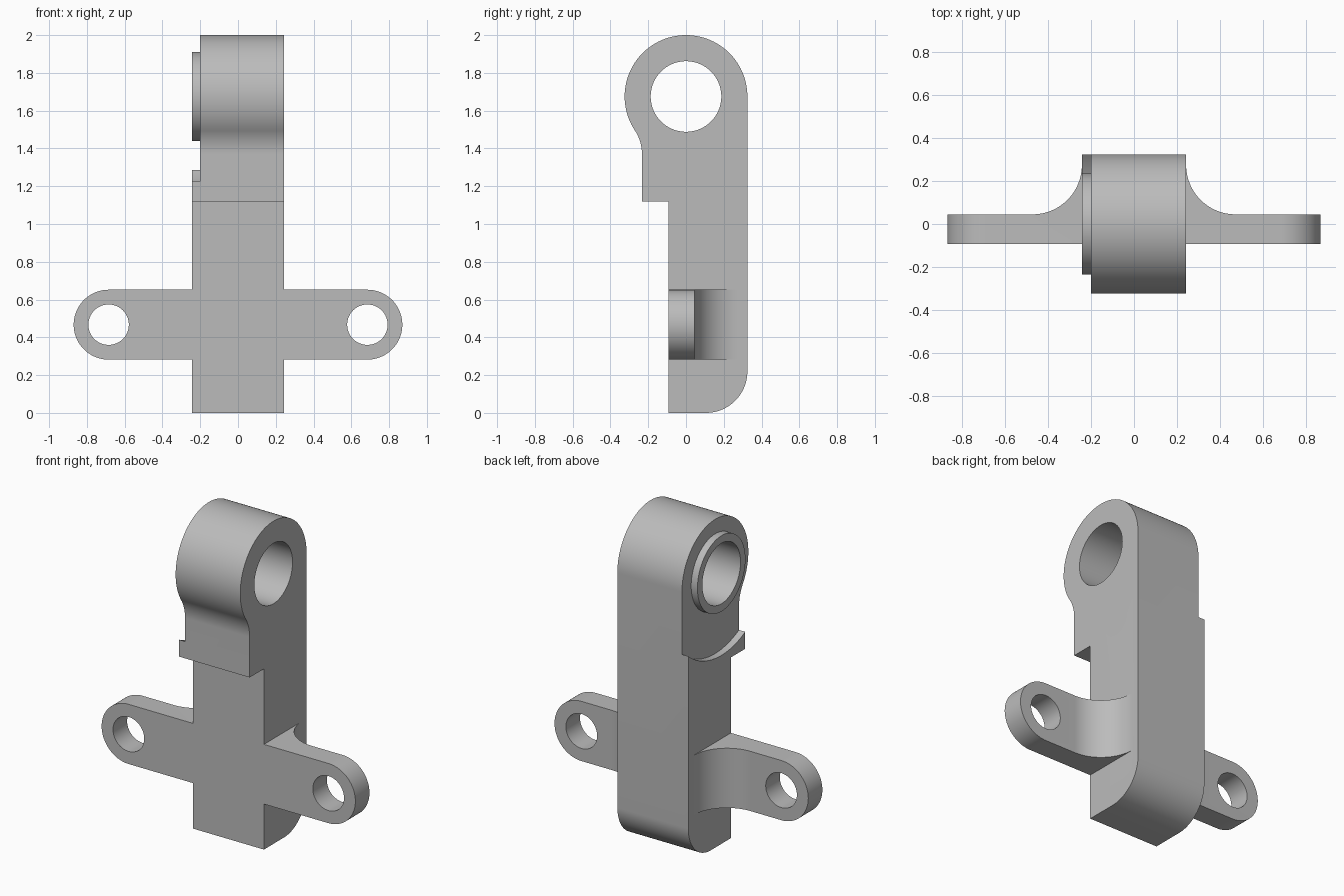
import bpy, bmesh
from math import sin, cos, pi, radians, sqrt, atan2
from mathutils import Vector

cube = bpy.data.objects.get("Cube")
if cube:
    bpy.data.objects.remove(cube, do_unlink=True)

metal = bpy.data.materials.new("plain grey")
metal.use_nodes = True
GREY = (0.5, 0.5, 0.5, 1)
metal.diffuse_color = GREY
metal.node_tree.nodes["Principled BSDF"].inputs["Base Color"].default_value = GREY

# main dimensions
HALF = 0.243                     # half width of the body
FRONT, BACK = -0.093, 0.325      # body depth
EYE_Z, EYE_R, BORE_R = 1.675, 0.325, 0.187
LUG_X, LUG_Z, LUG_R = 0.685, 0.467, 0.185
TO_AXIS = {"x": lambda a, b, h: (h, a, b),
           "y": lambda a, b, h: (a, h, b),
           "z": lambda a, b, h: (a, b, h)}


def arc(ca, cb, r, start, end, n=24):
    """Points on an arc, angles in radians."""
    return [(ca + r * cos(start + (end - start) * i / n),
             cb + r * sin(start + (end - start) * i / n)) for i in range(n + 1)]


def prism(name, outline, axis, low, high):
    """Extrude a closed outline along an axis."""
    bm = bmesh.new()
    place = TO_AXIS[axis]
    face = bm.faces.new([bm.verts.new(place(a, b, low)) for a, b in outline])
    out = bmesh.ops.extrude_face_region(bm, geom=[face])
    moved = [v for v in out["geom"] if isinstance(v, bmesh.types.BMVert)]
    bmesh.ops.translate(bm, verts=moved, vec=Vector(place(0, 0, high - low)))
    bmesh.ops.recalc_face_normals(bm, faces=bm.faces)
    mesh = bpy.data.meshes.new(name)
    bm.to_mesh(mesh)
    bm.free()
    mesh.materials.append(metal)
    obj = bpy.data.objects.new(name, mesh)
    bpy.context.collection.objects.link(obj)
    return obj


def disc(name, a, b, r, axis, low, high, n=96):
    return prism(name, arc(a, b, r, 0, 2 * pi, n)[:-1], axis, low, high)


def combine(obj, other, operation):
    """Apply a boolean and discard the second solid."""
    mod = obj.modifiers.new("boolean", "BOOLEAN")
    mod.operation, mod.solver, mod.object = operation, "EXACT", other
    bpy.context.view_layer.objects.active = obj
    bpy.ops.object.modifier_apply(modifier=mod.name)
    bpy.data.objects.remove(other, do_unlink=True)


# body: side profile with stepped front, rounded heel and round eye
NECK, BLEND, HEEL = -0.233, 0.23, 0.22
blend_y = NECK - BLEND
blend_z = EYE_Z - sqrt((EYE_R + BLEND) ** 2 - blend_y ** 2)
touch = atan2(EYE_Z - blend_z, -blend_y)
profile = [(FRONT, 0)]
profile += arc(BACK - HEEL, HEEL, HEEL, -pi / 2, 0)
profile += arc(0, EYE_Z, EYE_R, 0, pi + touch, 64)
profile += arc(blend_y, blend_z, BLEND, touch, 0, 16)[1:]
profile += [(NECK, 1.12), (FRONT, 1.12)]
body = prism("bracket_body", profile, "x", -HALF, HALF)

# curved recess on one side of the eye, leaving a raised collar
combine(body, disc("recess_cutter", 0, EYE_Z, 0.507, "x", -0.4, -0.2), "DIFFERENCE")
combine(body, disc("eye_collar", 0, EYE_Z, 0.235, "x", -HALF, -0.15), "UNION")

# side lugs: filleted plan trimmed to a round end
for side in (-1, 1):
    fillet = arc(HALF + 0.23, 0.275, 0.23, pi, 1.5 * pi)
    plan = [(0.1, FRONT), (0.95, FRONT), (0.95, 0.045)] + fillet[::-1] + [(0.1, 0.275)]
    lug = prism("side_lug", [(side * x, y) for x, y in plan], "z", 0, 1)
    rounded = [(0, LUG_Z - LUG_R)] + arc(LUG_X, LUG_Z, LUG_R, -pi / 2, pi / 2, 40)
    rounded.append((0, LUG_Z + LUG_R))
    trim = prism("lug_trim", [(side * x, z) for x, z in rounded], "y", -0.5, 0.5)
    combine(lug, trim, "INTERSECT")
    combine(lug, disc("lug_hole", side * LUG_X, LUG_Z, 0.107, "y", -0.5, 0.5, 64),
            "DIFFERENCE")
    combine(body, lug, "UNION")

# bore through the eye
combine(body, disc("bore_cutter", 0, EYE_Z, BORE_R, "x", -0.5, 0.5), "DIFFERENCE")

bpy.ops.object.select_all(action="DESELECT")
body.select_set(True)
bpy.context.view_layer.objects.active = body
bpy.ops.object.shade_smooth_by_angle(angle=radians(25))
